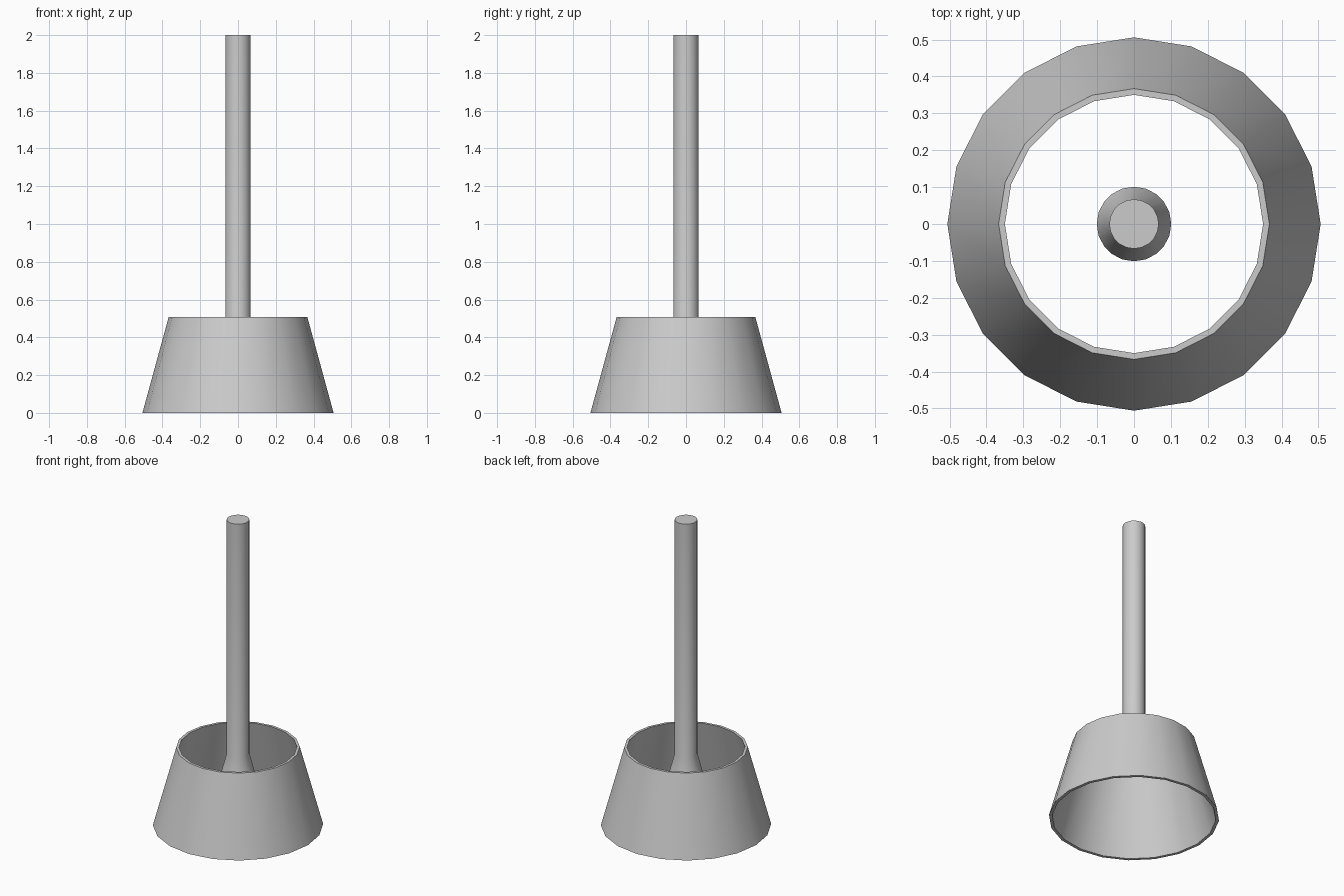
import bpy, bmesh, math

if "Cube" in bpy.data.objects:
    bpy.data.objects.remove(bpy.data.objects["Cube"])


def lathe(name, profile, sides, closed):
    """Spin a (radius, z) profile around z; closed joins its last point to its first."""
    bm = bmesh.new()
    rings = []
    for r, z in profile:
        rings.append([bm.verts.new((r * math.cos(math.tau * i / sides),
                                    r * math.sin(math.tau * i / sides), z))
                      for i in range(sides)])
    pairs = list(zip(rings, rings[1:]))
    if closed:
        pairs.append((rings[-1], rings[0]))
    for a, b in pairs:
        for i in range(sides):
            j = (i + 1) % sides
            bm.faces.new((a[i], a[j], b[j], b[i]))
    if not closed:
        bm.faces.new(rings[0])
        bm.faces.new(rings[-1])
    bmesh.ops.recalc_face_normals(bm, faces=bm.faces)
    mesh = bpy.data.meshes.new(name)
    bm.to_mesh(mesh)
    bm.free()
    obj = bpy.data.objects.new(name, mesh)
    bpy.context.collection.objects.link(obj)
    bpy.ops.object.select_all(action='DESELECT')
    obj.select_set(True)
    bpy.context.view_layer.objects.active = obj
    bpy.ops.object.shade_smooth_by_angle(angle=math.radians(30))
    return obj


# Open tapered shade with a thin wall
lathe("lamp_shade", [(0.506, 0), (0.367, 0.508), (0.35, 0.508), (0.487, 0)], 20, True)

# Rod hanging inside the shade, flared at its lower end
lathe("hanging_rod", [(0.101, 0.34), (0.067, 0.47), (0.067, 2.0)], 20, False)
